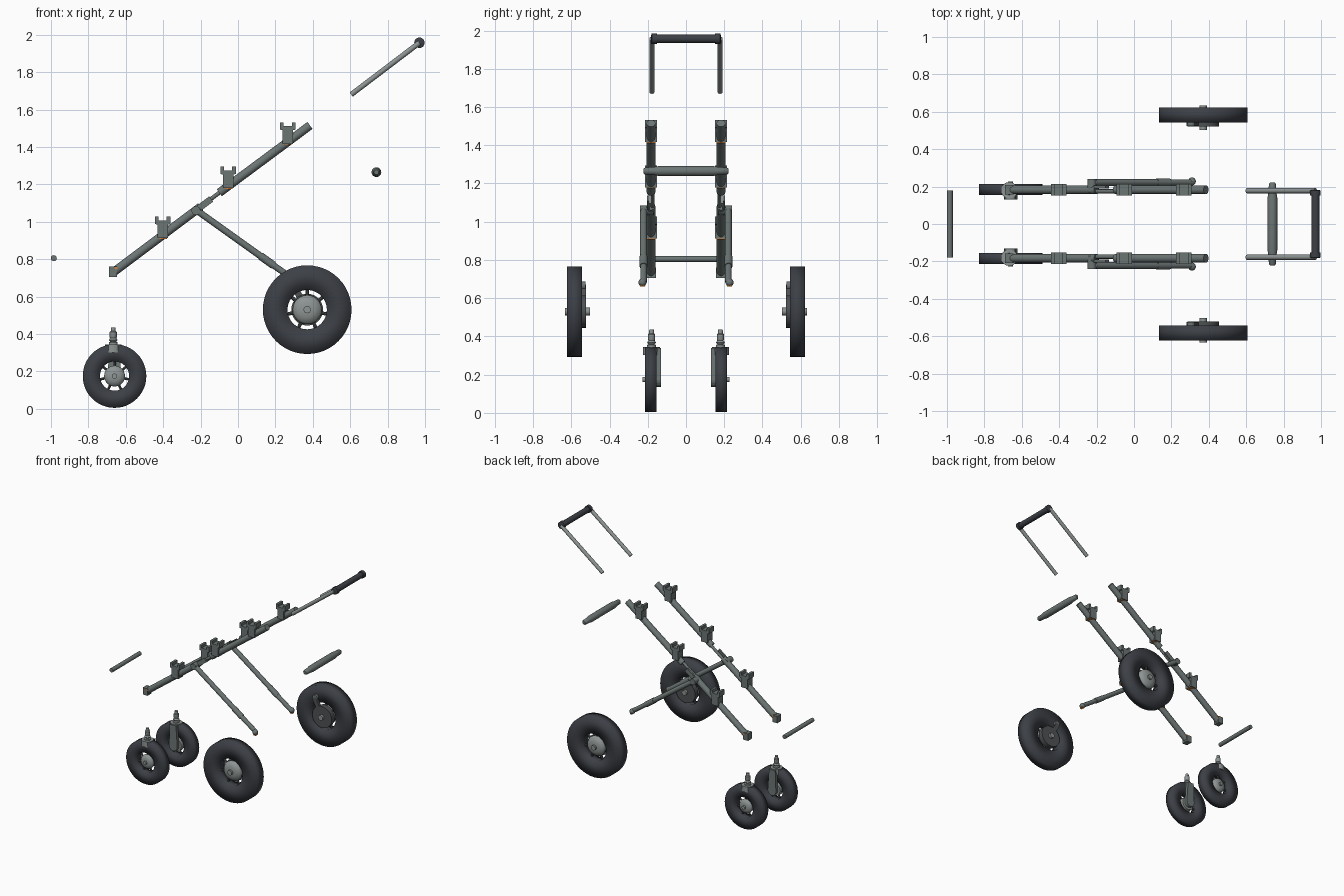
import bpy, bmesh, math
from mathutils import Vector, Matrix

cube = bpy.data.objects.get("Cube")
if cube:
    bpy.data.objects.remove(cube, do_unlink=True)


def material(name, rgb):
    m = bpy.data.materials.new(name)
    m.use_nodes = True
    m.diffuse_color = (*rgb, 1)
    m.node_tree.nodes["Principled BSDF"].inputs["Base Color"].default_value = (*rgb, 1)
    return m


STEEL = material("grey green metal", (0.15, 0.18, 0.175))
LIGHT = material("light grey metal", (0.27, 0.30, 0.295))
RUBBER = material("dark rubber", (0.045, 0.05, 0.06))
DARK = material("dark grey plastic", (0.075, 0.082, 0.085))
ORANGE = material("orange trim", (0.75, 0.22, 0.03))


def finish(name, bm, mat, angle=40):
    bmesh.ops.recalc_face_normals(bm, faces=bm.faces)
    me = bpy.data.meshes.new(name)
    bm.to_mesh(me)
    bm.free()
    ob = bpy.data.objects.new(name, me)
    bpy.context.collection.objects.link(ob)
    me.materials.append(mat)
    if angle:
        bpy.ops.object.select_all(action="DESELECT")
        ob.select_set(True)
        bpy.context.view_layer.objects.active = ob
        bpy.ops.object.shade_smooth_by_angle(angle=math.radians(angle))
    return ob


def lathe(name, start, end, profile, mat, angle=40, seg=24, closed=False):
    """Revolve (fraction along axis, radius) points about the line start-end."""
    a, b = Vector(start), Vector(end)
    turn = (b - a).to_track_quat("Z", "Y").to_matrix().to_4x4()
    place = Matrix.Translation(a) @ turn
    length = (b - a).length
    bm = bmesh.new()
    rings = []
    for t, r in profile:
        rings.append([bm.verts.new(place @ Vector((r * math.cos(k * math.tau / seg),
                      r * math.sin(k * math.tau / seg), t * length))) for k in range(seg)])
    pairs = list(zip(rings, rings[1:])) + ([(rings[-1], rings[0])] if closed else [])
    for p, q in pairs:
        for k in range(seg):
            n = (k + 1) % seg
            bm.faces.new((p[k], p[n], q[n], q[k]))
    if not closed:
        bm.faces.new(rings[0])
        bm.faces.new(rings[-1])
    return finish(name, bm, mat, angle)


def rod(name, start, end, r, mat, seg=16):
    return lathe(name, start, end, [(0, r), (1, r)], mat, seg=seg)


def box(name, centre, size, mat, tilt=0):
    bm = bmesh.new()
    m = (Matrix.Translation(centre) @ Matrix.Rotation(tilt, 4, "Y")
         @ Matrix.Diagonal((*size, 1)))
    bmesh.ops.create_cube(bm, size=1, matrix=m)
    return finish(name, bm, mat, 0)


def ball(name, centre, r, mat):
    bm = bmesh.new()
    bmesh.ops.create_uvsphere(bm, u_segments=16, v_segments=10, radius=r,
                              matrix=Matrix.Translation(centre))
    return finish(name, bm, mat, 60)


def plate(name, outline, y, width, mat):
    """Extrude an x-z outline along y."""
    bm = bmesh.new()
    f = bm.faces.new([bm.verts.new((x, y - width / 2, z)) for x, z in outline])
    new = bmesh.ops.extrude_face_region(bm, geom=[f])["geom"]
    bmesh.ops.translate(bm, vec=(0, width, 0),
                        verts=[v for v in new if isinstance(v, bmesh.types.BMVert)])
    return finish(name, bm, mat, 0)


def wheel(name, x, y, z, r, width, hole, hub, s):
    """Tyre ring, spokes and domed hub; s points outwards."""
    inner, outer = (x, y - s * width / 2, z), (x, y + s * width / 2, z)
    lathe(name + "_tyre", inner, outer, [(0, hole), (0, r), (1, r), (1, hole)],
          RUBBER, 180, 48, True)
    lathe(name + "_hub", inner, outer,
          [(0.1, hub * 0.9), (0.6, hub), (0.8, hub * 0.9), (0.93, hub * 0.55), (0.98, hub * 0.25)],
          LIGHT, 50)
    for k in range(7):
        a = math.pi / 2 + k * math.tau / 7
        d = Vector((math.cos(a), 0, math.sin(a)))
        c = Vector((x, y, z))
        rod(name + "_spoke", c + d * hub * 0.8, c + d * (hole + 0.01), hub * 0.12, DARK, 8)
    rod(name + "_axle_cap", (x, y, z), (x, y + s * (width / 2 + 0.012), z), hub * 0.25, LIGHT)


SLOPE = math.atan2(0.78, 1.04)

for side, s in (("left", 1), ("right", -1)):
    # Main rails with the thin link between the two halves
    y = s * 0.183
    rod(side + "_lower_rail", (-0.66, y, 0.735), (-0.20, y, 1.08), 0.023, STEEL)
    rod(side + "_upper_rail", (-0.10, y, 1.155), (0.385, y, 1.515), 0.023, STEEL)
    rod(side + "_rail_link", (-0.21, s * 0.175, 1.073), (-0.09, s * 0.175, 1.163), 0.011, STEEL)
    box(side + "_hinge_plate", (-0.175, s * 0.198, 1.098), (0.08, 0.014, 0.035), STEEL, -SLOPE)
    rod(side + "_hinge_pin", (-0.225, s * 0.17, 1.06), (-0.225, s * 0.24, 1.06), 0.024, STEEL)
    box(side + "_rail_foot", (-0.668, y, 0.733), (0.042, 0.05, 0.055), STEEL)
    box(side + "_foot_trim", (-0.652, y, 0.752), (0.012, 0.053, 0.012), ORANGE, -SLOPE)

    # Notched cradles on the rails
    for x, z in ((-0.403, 0.912), (-0.053, 1.18), (0.266, 1.417)):
        half = [(0.028, 0), (0.028, 0.072), (0.041, 0.076), (0.041, 0.115),
                (0.022, 0.115), (0.022, 0.094)]
        shape = half + [(-px, pz) for px, pz in reversed(half)]
        plate(side + "_cradle", [(x + px, z + pz) for px, pz in shape], y, 0.062, STEEL)
        box(side + "_cradle_trim", (x, y, z), (0.045, 0.045, 0.009), ORANGE)

    # Rear legs with sleeve and rounded foot
    ly = s * 0.222
    rod(side + "_leg", (-0.22, ly, 1.06), (0.13, ly, 0.81), 0.018, STEEL)
    rod(side + "_leg_sleeve", (0.12, ly, 0.817), (0.19, ly, 0.767), 0.021, STEEL)
    rod(side + "_leg_end", (0.18, ly, 0.774), (0.31, ly, 0.683), 0.017, STEEL)
    ball(side + "_leg_foot", (0.31, s * 0.228, 0.682), 0.021, STEEL)
    box(side + "_leg_trim", (0.315, s * 0.228, 0.664), (0.018, 0.025, 0.008), ORANGE)

    # Rear wheels with brake plate and lever
    wheel(side + "_rear_wheel", 0.37, s * 0.583, 0.53, 0.237, 0.078, 0.105, 0.078, s)
    rod(side + "_brake_plate", (0.37, s * 0.56, 0.53), (0.37, s * 0.522, 0.53), 0.085, DARK, 28)
    rod(side + "_brake_axle", (0.37, s * 0.56, 0.53), (0.37, s * 0.503, 0.53), 0.02, LIGHT)
    box(side + "_brake_arm", (0.325, s * 0.535, 0.61), (0.035, 0.022, 0.12), DARK, -0.5)
    rod(side + "_brake_knob", (0.305, s * 0.545, 0.665), (0.305, s * 0.525, 0.665), 0.022, STEEL)

    # Front wheels with single-sided forks
    wheel(side + "_front_wheel", -0.66, s * 0.185, 0.175, 0.17, 0.06, 0.078, 0.056, s)
    arc = [(-0.66 + 0.036 * math.cos(k * math.pi / 8), 0.172 - 0.036 * math.sin(k * math.pi / 8))
           for k in range(9)]
    plate(side + "_fork_arm", arc + [(-0.69, 0.34), (-0.636, 0.34)], s * 0.143, 0.024, STEEL)
    rod(side + "_fork_crown", (-0.667, s * 0.18, 0.302), (-0.667, s * 0.18, 0.345), 0.044, LIGHT, 24)
    lathe(side + "_fork_stem", (-0.667, s * 0.18, 0.34), (-0.667, s * 0.18, 0.435),
          [(0, 0.024), (0.15, 0.024), (0.2, 0.016), (0.3, 0.024), (0.4, 0.016),
           (0.45, 0.019), (0.75, 0.019), (0.8, 0.013), (1, 0.012)], LIGHT)

    # Push handle arms
    rod(side + "_handle_arm", (0.605, s * 0.178, 1.68), (0.97, s * 0.178, 1.957), 0.014, LIGHT)

# Push handle grip with end collars
lathe("handle_grip", (0.97, -0.182, 1.957), (0.97, 0.182, 1.957),
      [(0, 0.02), (0.01, 0.028), (0.08, 0.028), (0.085, 0.022),
       (0.915, 0.022), (0.92, 0.028), (0.99, 0.028), (1, 0.02)], RUBBER)

# Loose padded bar and front cross bar
lathe("padded_bar", (0.74, -0.222, 1.265), (0.74, 0.222, 1.265),
      [(0, 0.012), (0.02, 0.019), (0.12, 0.021), (0.18, 0.026),
       (0.82, 0.026), (0.88, 0.021), (0.98, 0.019), (1, 0.012)], STEEL)
rod("front_cross_bar", (-0.985, -0.178, 0.805), (-0.985, 0.178, 0.805), 0.016, STEEL)
